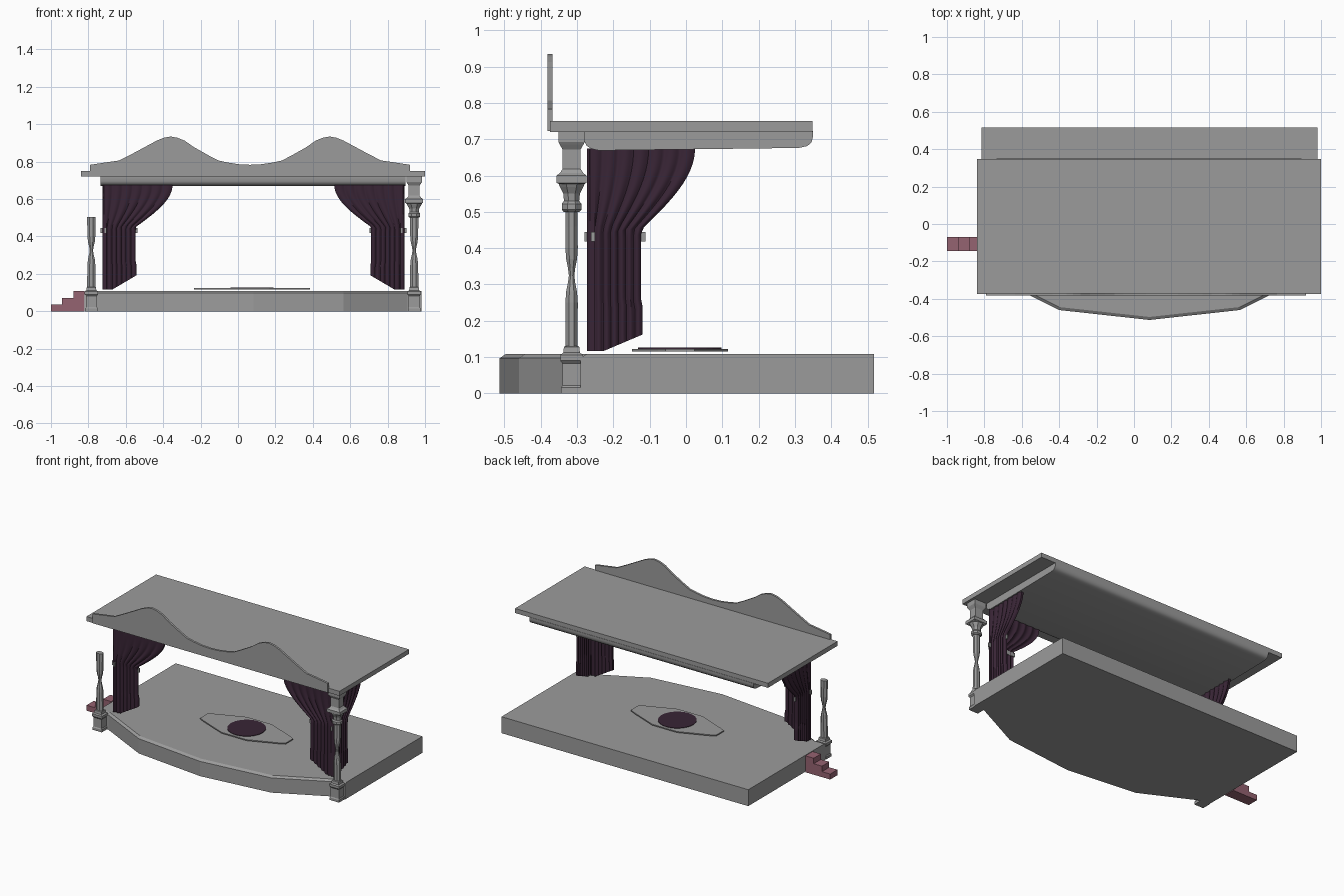
import bpy, bmesh, math
from mathutils import Vector

if "Cube" in bpy.data.objects:
    bpy.data.objects.remove(bpy.data.objects["Cube"])

def mat(name, rgb):
    m = bpy.data.materials.new(name)
    m.diffuse_color = (*rgb, 1)
    m.use_nodes = True
    m.node_tree.nodes["Principled BSDF"].inputs["Base Color"].default_value = m.diffuse_color
    return m

GREY = mat("stone grey", (0.33, 0.33, 0.33))
PURPLE = mat("dark purple", (0.040, 0.018, 0.036))
PINK = mat("dusty pink", (0.30, 0.125, 0.165))
CX = 0.0825  # centre line of the stage

def make(name, verts, faces, m, smooth=False):
    me = bpy.data.meshes.new(name)
    me.from_pydata(verts, [], faces)
    bm = bmesh.new()
    bm.from_mesh(me)
    bmesh.ops.recalc_face_normals(bm, faces=bm.faces)
    bm.to_mesh(me)
    bm.free()
    me.materials.append(m)
    ob = bpy.data.objects.new(name, me)
    bpy.context.collection.objects.link(ob)
    if smooth:
        bpy.context.view_layer.objects.active = ob
        ob.select_set(True)
        bpy.ops.object.shade_smooth_by_angle(angle=math.radians(50))
        ob.select_set(False)
    return ob

def loft(name, rings, m, smooth=False):
    # skin a stack of equal point rings and cap both ends
    n = len(rings[0])
    verts = [p for r in rings for p in r]
    faces = [tuple(range(n)), tuple(range(len(verts) - n, len(verts)))]
    for k in range(len(rings) - 1):
        for i in range(n):
            j = (i + 1) % n
            faces.append((k*n + i, k*n + j, k*n + n + j, k*n + n + i))
    return make(name, verts, faces, m, smooth)

def box(name, x0, x1, y0, y1, z0, z1, m):
    base = [(x0, y0), (x1, y0), (x1, y1), (x0, y1)]
    return loft(name, [[(x, y, z) for x, y in base] for z in (z0, z1)], m)

def turned(name, cx, cy, profile, sides, m, smooth=False):
    # profile entries are (z, half width x, half depth y)
    k = 1 / math.cos(math.pi / sides)
    ang = [2*math.pi*(i + 0.5)/sides for i in range(sides)]
    return loft(name, [[(cx + rx*k*math.cos(a), cy + ry*k*math.sin(a), z) for a in ang]
                       for z, rx, ry in profile], m, smooth)

# stage platform with bowed, chamfered front
bow = [(-0.815, -0.29), (-0.74, -0.29), (-0.40, -0.46), (CX, -0.513),
       (0.565, -0.46), (0.905, -0.29), (0.98, -0.29)]
back = [(0.98, 0.517), (-0.815, 0.517)]
outer = bow + back
inner = [(x, y + 0.016) for x, y in bow] + back
loft("stage_platform", [[(x, y, 0) for x, y in outer], [(x, y, 0.097) for x, y in outer],
                        [(x, y, 0.108) for x, y in inner]], GREY)

# side steps
for i in range(3):
    box("step_%d" % (i + 1), -1 + 0.06*i, -0.94 + 0.06*i, -0.145, -0.07, 0, 0.036*(i + 1), PINK)

# floor emblem plate and disc
plate = [(-.31, -.04), (-.27, -.06), (-.09, -.132), (.09, -.132), (.27, -.06), (.31, -.04),
         (.31, .04), (.27, .06), (.09, .132), (-.09, .132), (-.27, .06), (-.31, .04)]
loft("floor_plate", [[(x + 0.075, y - 0.017, z) for x, y in plate] for z in (0.116, 0.123)], GREY)
turned("floor_disc", 0.075, -0.017, [(0.118, .115, .115), (0.126, .115, .115)], 32, PURPLE)

# roof slab
box("roof_slab", -0.84, 1.0, -0.375, 0.348, 0.72, 0.75, GREY)

# ceiling panel with rounded lower edges
prof = [(-.28, .722), (-.28, .695), (-.274, .682), (-.262, .674), (-.24, .669),
        (.31, .676), (.334, .681), (.346, .692), (.35, .708), (.35, .722)]
loft("ceiling_panel", [[(x, y, z) for y, z in prof] for x in (-0.735, 0.895)], GREY, True)

# wavy front board, one half profile mirrored about the centre line
half = [(0, .783), (.06, .786), (.12, .795), (.17, .806), (.22, .832), (.30, .877), (.35, .912),
        (.39, .928), (.425, .934), (.46, .928), (.50, .912), (.55, .885), (.63, .842),
        (.70, .806), (.77, .796), (.855, .783), (.855, .722)]
outline = [(0.065 + x, z) for x, z in half] + [(0.065 - x, z) for x, z in reversed(half[1:])]
loft("front_board", [[(x, y, z) for x, z in outline] for y in (-0.382, -0.368)], GREY)

# pillars: the left one has only a plinth and shaft
PY = -0.315
for side, px in (("left", -0.784), ("right", 0.942)):
    plinth = [(0, .029), (.016, .029), (.022, .025), (.082, .025), (.09, .031),
              (.106, .031), (.112, .023), (.128, .021), (.131, .017)]
    turned(side + "_plinth", px, PY, [(z, r*1.17, r) for z, r in plinth], 4, GREY)
    shaft = [(.125, .023, .0165), (.25, .021, .017), (.28, .018, .015), (.305, .012, .010),
             (.325, .009, .0075), (.345, .012, .010), (.37, .018, .015), (.40, .021, .017),
             (.46, .022, .0165), (.505, .023, .0165)]
    turned(side + "_shaft", px, PY, shaft, 8, GREY)
    if side == "right":
        flare = [(.50, .022), (.506, .027), (.522, .027), (.53, .021), (.55, .023),
                 (.568, .032), (.578, .036)]
        turned("right_capital", px, PY, [(z, r*1.17, r) for z, r in flare], 8, GREY)
        block = [(.576, .034), (.58, .041), (.60, .041), (.607, .032), (.618, .025),
                 (.672, .025), (.686, .033), (.692, .036), (.72, .036)]
        turned("right_capital_block", px, PY, [(z, r*1.17, r) for z, r in block], 4, GREY)

# curtains: each corner has a front wing and a side wing, gathered by a tie
def wing(name, corner, along, normal, top_w, tie_w, hem_rise):
    rows, cols, verts, faces = 26, 72, [], []
    for layer in (0, 1):  # outer and inner skins of the cloth
        for r in range(rows + 1):
            for c in range(cols + 1):
                u = c / cols
                hem = 0.117 + hem_rise * max(0, (u - 0.3) / 0.7)
                z = hem + (0.675 - hem) * r / rows
                w = tie_w
                if z > 0.45:
                    w += (top_w - tie_w) * math.sin(math.pi/2 * (z - 0.45) / 0.225)
                elif z < 0.25:
                    w += 0.004
                fold = 0.008 * abs(math.sin(u * math.pi * 7)) + 0.004
                off = 0.012 - fold if layer == 0 else 0.026 - fold
                p = Vector(corner) + Vector(along)*u*w + Vector(normal)*off
                verts.append((p.x, p.y, z))
    n, size = cols + 1, (rows + 1) * (cols + 1)
    for r in range(rows):
        for c in range(cols):
            q = (r*n + c, r*n + c + 1, (r + 1)*n + c + 1, (r + 1)*n + c)
            faces += [q, tuple(size + i for i in reversed(q))]
    # close the rim between the two skins
    rim = [c for c in range(cols)] + [r*n + cols for r in range(rows)] \
        + [rows*n + c for c in range(cols, 0, -1)] + [r*n for r in range(rows, 0, -1)]
    for i, a in enumerate(rim):
        b = rim[(i + 1) % len(rim)]
        faces.append((a, b, size + b, size + a))
    make(name, verts, faces, PURPLE, True)

for side, s in (("left", -1), ("right", 1)):
    x = CX + s*0.8075
    wing(side + "_curtain_front", (x, -0.272, 0), (-s, 0, 0), (0, 1, 0), 0.375, 0.178, 0.075)
    wing(side + "_curtain_side", (x, -0.272, 0), (0, 1, 0), (-s, 0, 0), 0.297, 0.148, 0.045)
    # grey ties whose ends stick out of the cloth
    xa, xb = sorted((x + s*0.01, x - s*0.188))
    box(side + "_tie_front", xa, xb, -0.261, -0.251, 0.418, 0.445, GREY)
    xa, xb = sorted((x - s*0.011, x - s*0.021))
    box(side + "_tie_side", xa, xb, -0.28, -0.112, 0.418, 0.445, GREY)
